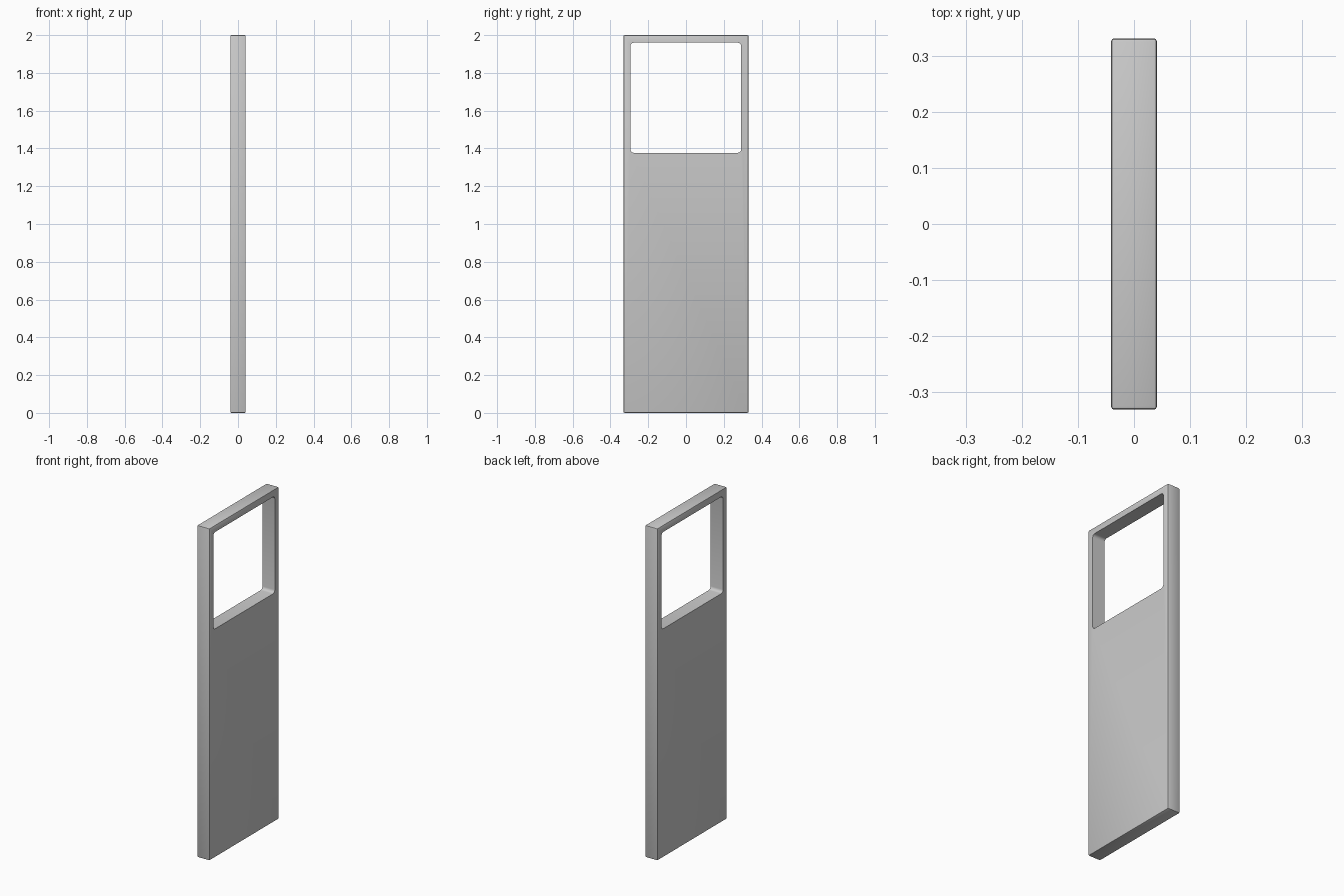
import bpy, bmesh

if "Cube" in bpy.data.objects:
    bpy.data.objects.remove(bpy.data.objects["Cube"])

HALF_X, HALF_Y, HEIGHT = 0.041, 0.331, 2.0
WIN_Y, WIN_Z = (-0.294, 0.292), (1.377, 1.96)


def box(name, x, y, z):
    bm = bmesh.new()
    bmesh.ops.create_cube(bm, size=1)
    for v in bm.verts:
        v.co = [r[0] if c < 0 else r[1] for c, r in zip(v.co, (x, y, z))]
    return bm


def finish(bm, name):
    mesh = bpy.data.meshes.new(name)
    bm.to_mesh(mesh)
    bm.free()
    obj = bpy.data.objects.new(name, mesh)
    bpy.context.collection.objects.link(obj)
    return obj


# Door slab with finely eased edges
bm = box("door_panel", (-HALF_X, HALF_X), (-HALF_Y, HALF_Y), (0, HEIGHT))
bmesh.ops.bevel(bm, geom=bm.edges[:], offset=0.006, segments=2,
                profile=0.5, affect='EDGES')
door = finish(bm, "door_panel")

# Window cutter, rounded only along its through-going corners
bm = box("window_cutter", (-0.2, 0.2), WIN_Y, WIN_Z)
corners = [e for e in bm.edges if abs(e.verts[0].co.x - e.verts[1].co.x) > 0.1]
bmesh.ops.bevel(bm, geom=corners, offset=0.018, segments=4,
                profile=0.5, affect='EDGES')
cutter = finish(bm, "window_cutter")
cutter.hide_render = True

# Cut the window opening, then drop the cutter
cut = door.modifiers.new("window_opening", 'BOOLEAN')
cut.operation = 'DIFFERENCE'
cut.solver = 'EXACT'
cut.object = cutter
bpy.context.view_layer.objects.active = door
door.select_set(True)
bpy.ops.object.modifier_apply(modifier=cut.name)
bpy.data.objects.remove(cutter)
bpy.ops.object.shade_smooth_by_angle()
